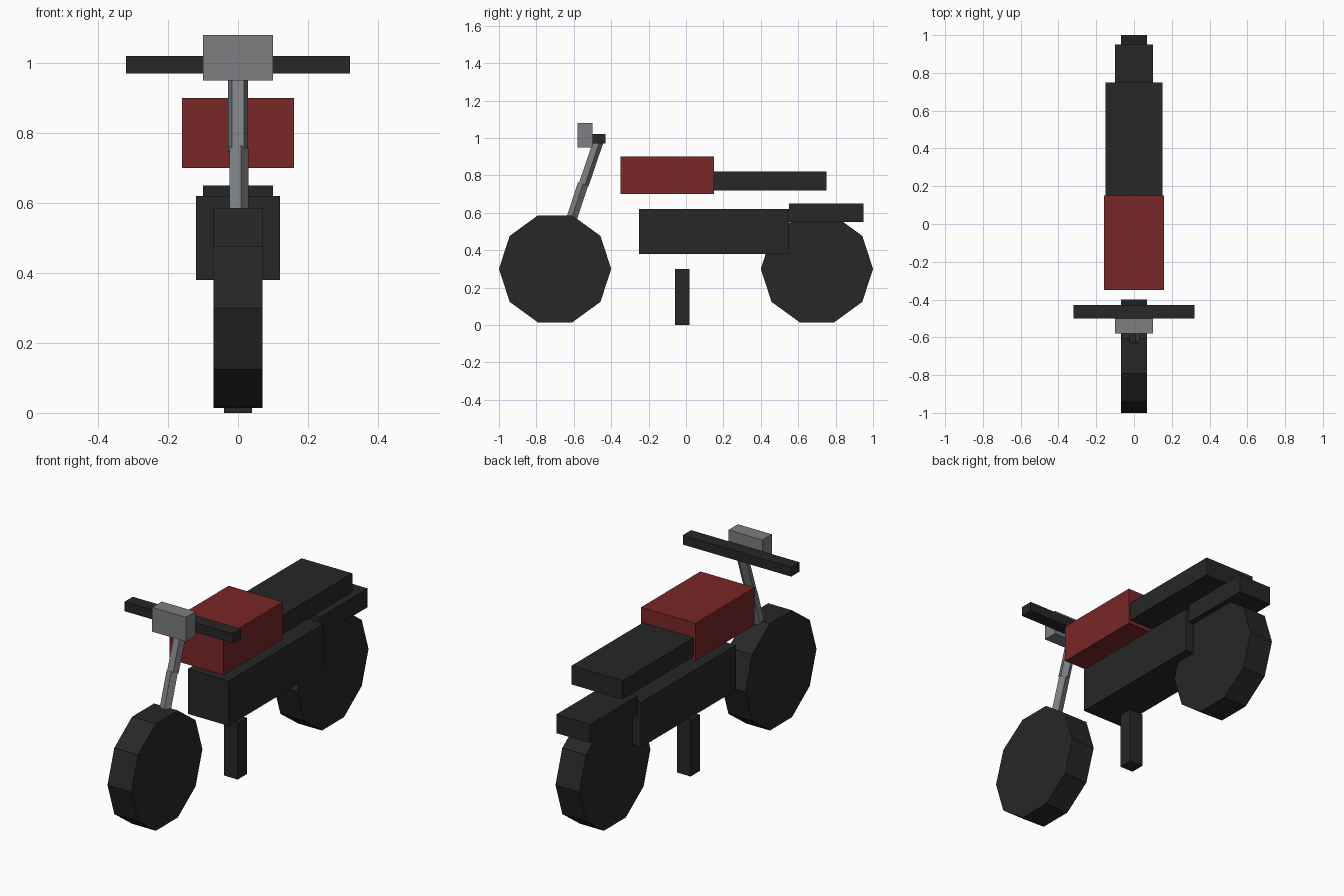
import bpy, math
from mathutils import Vector

cube = bpy.data.objects.get("Cube")
if cube:
    bpy.data.objects.remove(cube, do_unlink=True)


def material(name, rgb):
    m = bpy.data.materials.new(name)
    m.use_nodes = True
    m.diffuse_color = (*rgb, 1)
    m.node_tree.nodes["Principled BSDF"].inputs["Base Color"].default_value = (*rgb, 1)
    return m


BLACK = material("black", (0.02, 0.02, 0.02))
RED = material("dark red", (0.19, 0.02, 0.02))
GREY = material("grey metal", (0.2, 0.21, 0.22))


def add_object(name, verts, faces, mat):
    mesh = bpy.data.meshes.new(name)
    mesh.from_pydata(verts, [], faces)
    mesh.materials.append(mat)
    obj = bpy.data.objects.new(name, mesh)
    bpy.context.collection.objects.link(obj)
    return obj


def prism(name, start, end, radius, sides, mat, first_corner):
    """Flat-sided bar from start to end, with one corner towards first_corner."""
    start, end = Vector(start), Vector(end)
    axis = (end - start).normalized()
    u = Vector(first_corner)
    u = (u - axis * u.dot(axis)).normalized()
    v = axis.cross(u)
    verts = []
    for centre in (start, end):
        for i in range(sides):
            a = math.tau * i / sides
            verts.append(centre + radius * (math.cos(a) * u + math.sin(a) * v))
    faces = [tuple(reversed(range(sides))), tuple(range(sides, 2 * sides))]
    for i in range(sides):
        j = (i + 1) % sides
        faces.append((i, j, sides + j, sides + i))
    return add_object(name, verts, faces, mat)


def box(name, half_width, y, z, mat):
    """Box centred on x = 0 spanning the given y and z ranges."""
    verts = [(x, b, c) for x in (-half_width, half_width) for b in y for c in z]
    faces = [(0, 1, 3, 2), (4, 6, 7, 5), (0, 4, 5, 1),
             (2, 3, 7, 6), (0, 2, 6, 4), (1, 5, 7, 3)]
    return add_object(name, verts, faces, mat)


# Wheels
for name, y in (("front_wheel", -0.7), ("rear_wheel", 0.7)):
    prism(name, (-0.07, y, 0.3), (0.07, y, 0.3), 0.3, 10, BLACK, (0, 1, 0))

# Front fork and steering column
prism("front_fork", (0, -0.7, 0.3), (0, -0.55, 0.755), 0.03, 5, GREY, (1, 0, 0))
prism("steering_column", (0, -0.55, 0.75), (0, -0.465, 1.0), 0.03, 5, GREY, (0, 1, 0))

# Handlebar and headlight
box("handlebar", 0.32, (-0.5, -0.43), (0.97, 1.02), BLACK)
box("headlight", 0.10, (-0.58, -0.5), (0.95, 1.08), GREY)

# Body
box("fuel_tank", 0.16, (-0.35, 0.15), (0.7, 0.9), RED)
box("seat", 0.15, (0.15, 0.75), (0.72, 0.82), BLACK)
box("engine_body", 0.12, (-0.25, 0.55), (0.38, 0.62), BLACK)
box("rear_fender", 0.10, (0.55, 0.95), (0.55, 0.65), BLACK)
box("kickstand", 0.04, (-0.06, 0.018), (0, 0.3), BLACK)
